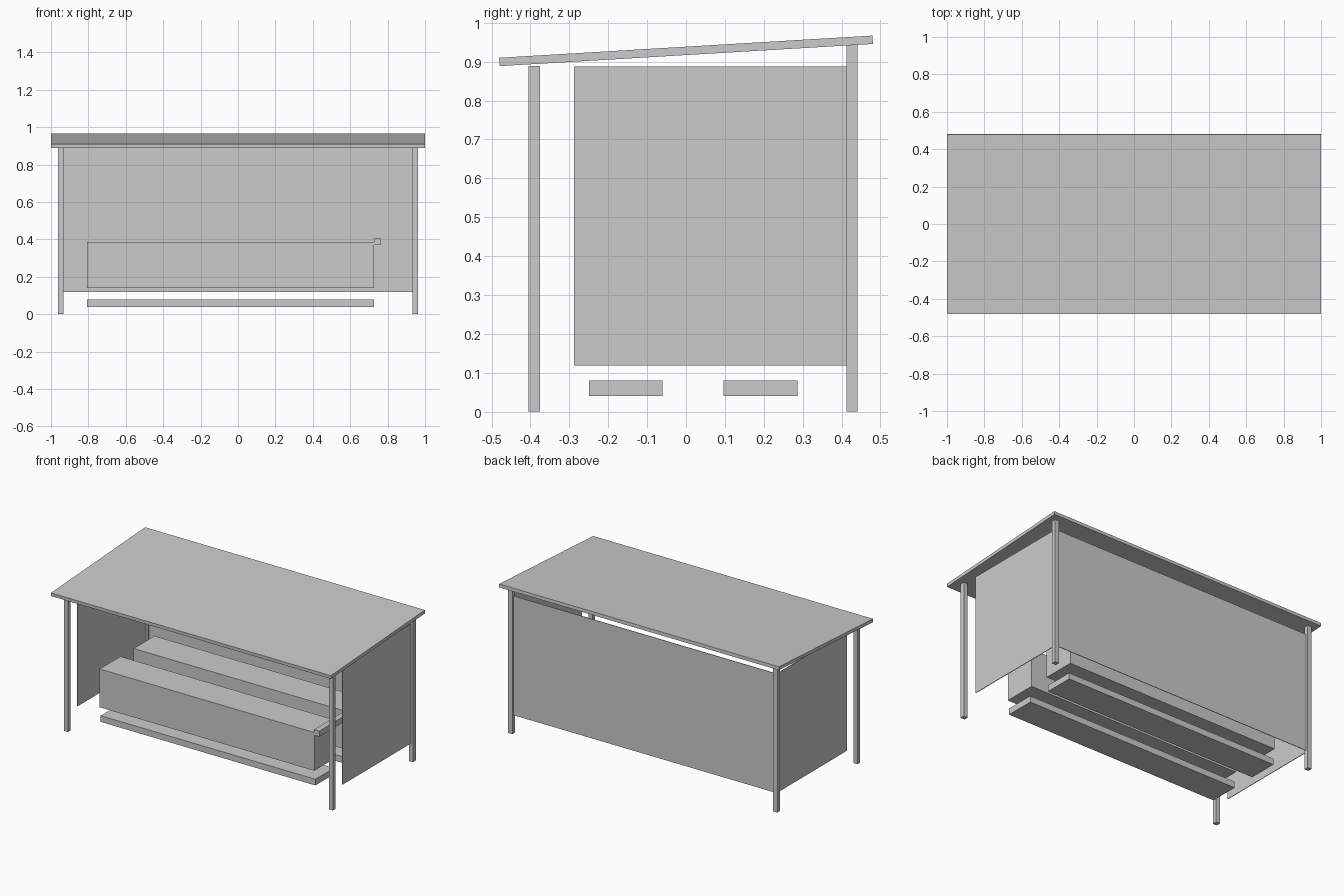
import bpy
import math

default = bpy.data.objects.get("Cube")
if default:
    bpy.data.objects.remove(default, do_unlink=True)

# Single plain grey
grey = bpy.data.materials.new("plain_grey")
grey.use_nodes = True
colour = (0.6, 0.6, 0.6, 1.0)
grey.diffuse_color = colour
grey.node_tree.nodes["Principled BSDF"].inputs["Base Color"].default_value = colour


def box(name, xs, ys, zs):
    """Box spanning the given (low, high) ranges."""
    spans = (xs, ys, zs)
    bpy.ops.mesh.primitive_cube_add(size=1, location=[(a + b) / 2 for a, b in spans])
    obj = bpy.context.object
    obj.name = name
    obj.scale = [b - a for a, b in spans]
    bpy.ops.object.transform_apply(location=False, rotation=False, scale=True)
    obj.data.materials.append(grey)
    return obj


POST_X = 0.947        # post centre line
POST_HALF = 0.0145
BACK_Y = 0.427
PANEL_Z = (0.118, 0.888)
THIN = 0.002          # half thickness of the sheet walls

# Sloping roof board, higher at the back
roof = box("roof", (-1, 1), (-0.481, 0.481), (0.917, 0.9385))
roof.rotation_euler.x = math.atan2(0.057, 0.96)

# Posts and side walls on both sides
for side, s in (("right", -1), ("left", 1)):
    x = s * POST_X
    post_x = (x - POST_HALF, x + POST_HALF)
    box(f"front_post_{side}", post_x, (-0.405, -0.376), (0, 0.889))
    box(f"back_post_{side}", post_x, (BACK_Y - POST_HALF, BACK_Y + POST_HALF), (0, 0.943))
    box(f"side_wall_{side}", (x - THIN, x + THIN), (-0.288, BACK_Y), PANEL_Z)

# Back wall between the back posts
box("back_wall", (-POST_X, POST_X), (BACK_Y - THIN, BACK_Y + THIN), PANEL_Z)

# Two long bins, each above a low base plank
LONG = (-0.806, 0.728)
for row, y in (("front", -0.155), ("back", 0.192)):
    box(f"base_plank_{row}", LONG, (y - 0.095, y + 0.095), (0.04, 0.08))
    box(f"bin_{row}", LONG, (y - 0.106, y + 0.106), (0.139, 0.386))

# Rail joining the bin ends
box("end_rail", (0.728, 0.765), (-0.263, 0.298), (0.369, 0.406))
